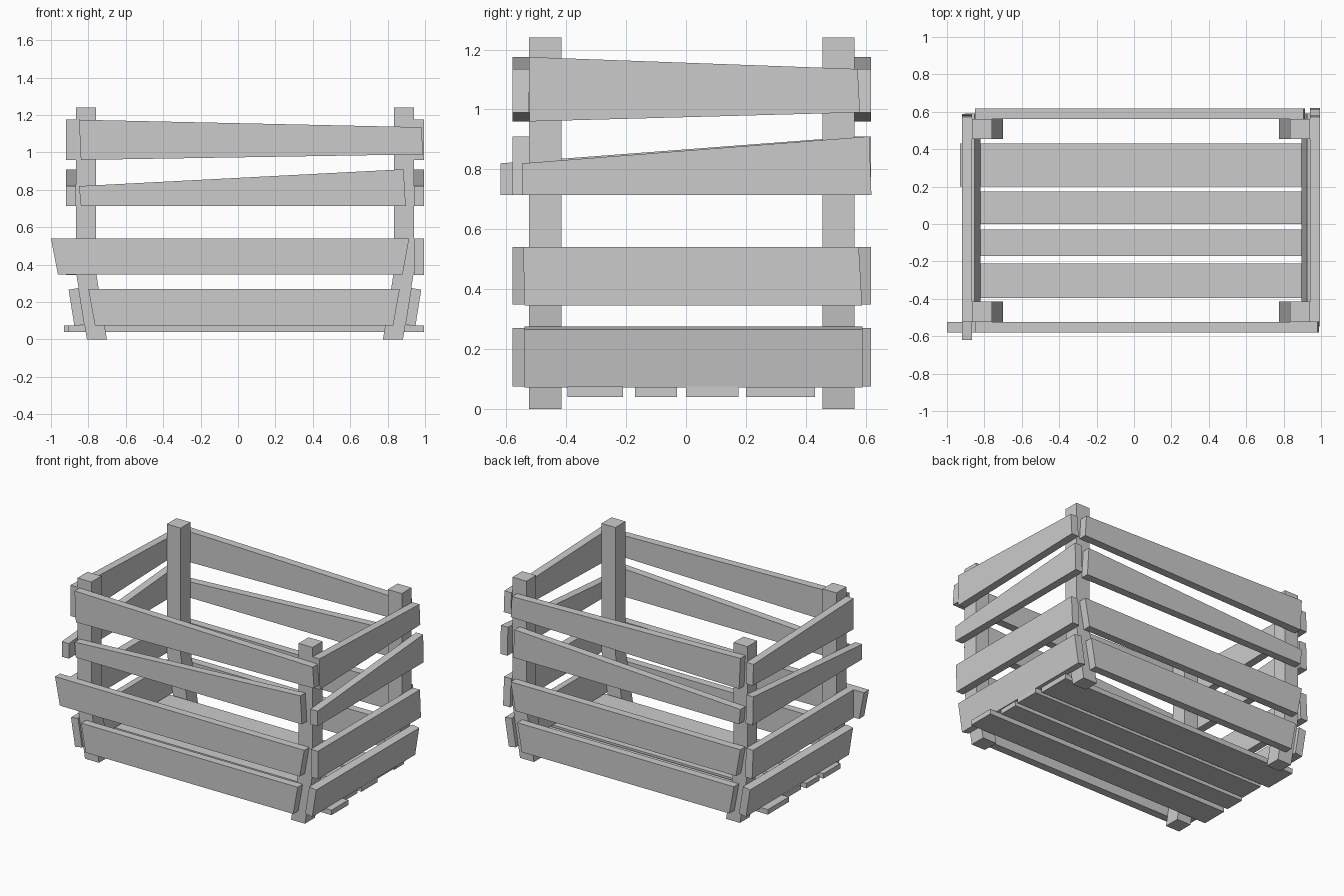
import bpy, bmesh

if "Cube" in bpy.data.objects:
    bpy.data.objects.remove(bpy.data.objects["Cube"])


def prism(name, profile, axis, a, b):
    """Extrude a (h, z) profile along axis 'x' or 'y' from a to b."""
    def point(d, h, z):
        return (d, h, z) if axis == 'x' else (h, d, z)
    bm = bmesh.new()
    near = [bm.verts.new(point(a, h, z)) for h, z in profile]
    far = [bm.verts.new(point(b, h, z)) for h, z in profile]
    bm.faces.new(near)
    bm.faces.new(far[::-1])
    n = len(profile)
    for i in range(n):
        j = (i + 1) % n
        bm.faces.new((near[i], far[i], far[j], near[j]))
    bmesh.ops.recalc_face_normals(bm, faces=bm.faces)
    mesh = bpy.data.meshes.new(name)
    bm.to_mesh(mesh)
    bm.free()
    obj = bpy.data.objects.new(name, mesh)
    bpy.context.collection.objects.link(obj)
    return obj


def board(tl, tr, br, bl):
    return [tl, tr, br, bl]


CX = 0.037  # middle between left and right posts

# Corner posts: straight above, leaning inward at the foot
for side, s in (("left", -1), ("right", 1)):
    prof = [(CX + s * h, z) for h, z in
            ((0.903, 1.24), (0.903, 0.36), (0.845, 0), (0.738, 0), (0.796, 0.36), (0.796, 1.24))]
    prism(f"front_{side}_post", prof, 'y', -0.525, -0.415)
    prism(f"back_{side}_post", prof, 'y', 0.455, 0.562)

# Front boards, top to bottom
front = [
    board((-0.85, 1.175), (0.98, 1.135), (0.99, 0.99), (-0.84, 0.96)),
    board((-0.85, 0.82), (0.885, 0.91), (0.897, 0.715), (-0.84, 0.715)),
    board((-1.0, 0.54), (0.915, 0.54), (0.88, 0.348), (-0.963, 0.348)),
    board((-0.80, 0.27), (0.865, 0.27), (0.83, 0.075), (-0.765, 0.075)),
]
# Back boards
back = [
    board((-0.85, 1.175), (0.905, 1.135), (0.915, 0.99), (-0.84, 0.96)),
    front[1],
    board((-0.85, 0.54), (0.915, 0.54), (0.88, 0.348), (-0.815, 0.348)),
    front[3],
]
for i in range(4):
    prism(f"front_board_{i + 1}", front[i], 'y', -0.58, -0.525)
    prism(f"back_board_{i + 1}", back[i], 'y', 0.562, 0.617)

# Side boards; the lowest one leans with the post foot
for side, s in (("left", -1), ("right", 1)):
    f2, b2 = (-0.62, 0.575) if s < 0 else (-0.547, 0.612)
    boards = [
        board((-0.525, 1.175), (0.573, 1.135), (0.581, 0.99), (-0.522, 0.96)),
        board((f2, 0.82), (b2, 0.91), (b2 + 0.007, 0.715), (f2, 0.715)),
        board((-0.543, 0.54), (0.577, 0.54), (0.588, 0.345), (-0.54, 0.345)),
        board((-0.54, 0.27), (0.59, 0.27), (0.59, 0.075), (-0.54, 0.075)),
    ]
    for i, prof in enumerate(boards):
        obj = prism(f"{side}_board_{i + 1}", prof, 'x', CX + s * 0.903, CX + s * 0.957)
        if i == 3:
            for v in obj.data.vertices:
                outer = abs(v.co.x - CX) > 0.93
                v.co.x += s * 0.16 * (v.co.z - 0.36)
                v.co.z += -0.004 if outer else 0.005

# Floor slats
for i, (y0, y1, x0, x1) in enumerate([
        (-0.395, -0.21, -0.91, 0.995), (-0.17, -0.03, -0.905, 0.94),
        (0.0, 0.175, -0.885, 0.95), (0.2, 0.43, -0.93, 0.92)]):
    prism(f"floor_slat_{i + 1}", board((y0, 0.075), (y1, 0.075), (y1, 0.04), (y0, 0.04)),
          'x', x0, x1)
